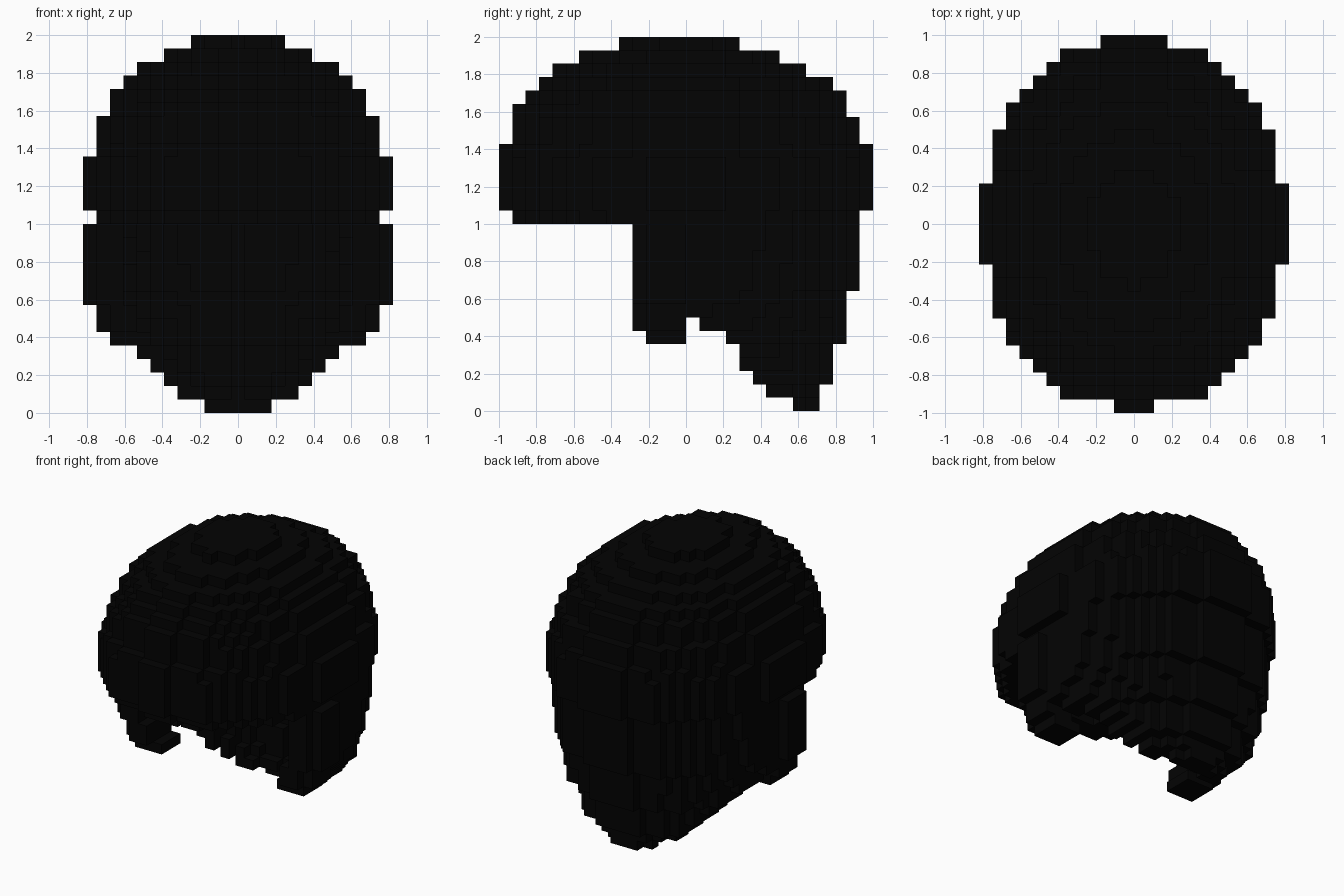
import bpy, bmesh
from mathutils import Vector

if "Cube" in bpy.data.objects:
    bpy.data.objects.remove(bpy.data.objects["Cube"], do_unlink=True)

LAYERS = 28
SIZE = 2 / LAYERS          # edge of one block
BRIM = 14                  # lowest layer of the fringe
SHELL = 2.3                # hair thickness in blocks
ROUND = 2.2                # 2 is an ellipse, more is squarer

# Half width of each layer from bottom to top, in blocks
crown_width = [10.9] + [11.25] * 4 + [10.4] * 3 + [9.4] * 2 + [8.4, 7.4, 5.4, 3.4]
lock_width = [9.2] * 6 + [10.2] * 2 + [11.2] * 6
nape_width = [6.3, 7, 7.8, 8.5, 9, 9.4, 9.8, 10.1, 10.4, 10.5, 10.6, 10.7, 10.9, 11]
front_width = lock_width + crown_width
back_width = nape_width + crown_width

# Reach of each layer backwards and forwards from the centre
back = ([10] * 2 + [11] * 3 + [12] * 4 + [13] * 6 + [14] * 5
        + [13] * 2 + [12] * 2 + [11, 9, 7, 4])
front = [14] * BRIM + [13] + [14] * 5 + [13] * 3 + [12, 11, 10, 8, 5]

# Hem of the back hair: first row and widest column in its lowest layers
hem = [(8, 2), (6, 4), (5, 5), (4, 6), (4, 7), (3, 8), (1, 9)]


def radii(j, k):
    if j < 0:
        return front_width[k], front[k] - 0.4
    return back_width[k], back[k] - 0.2


def in_oval(i, j, a, b):
    return a > 0 and b > 0 and abs(i / a) ** ROUND + abs((j + 0.5) / b) ** ROUND <= 1


def in_cavity(i, j, k):
    if k + 2 >= LAYERS:
        return False
    a, b = (min(pair) - SHELL for pair in zip(radii(j, k), radii(j, k + 2)))
    return in_oval(i, j, a, b)


def in_cut(i, j, k):
    """Face opening and the stepped lower hem."""
    if k >= BRIM:
        return False
    if j < 0:
        return k < 5 or j < (-3 if k == 5 else -4)
    return k < len(hem) and (j < hem[k][0] or abs(i) > hem[k][1])


hair = {(i, j, k)
        for i in range(-11, 12) for j in range(-14, 14) for k in range(LAYERS)
        if in_oval(i, j, *radii(j, k))
        and not in_cavity(i, j, k) and not in_cut(i, j, k)}

black = bpy.data.materials.new("hair black")
black.use_nodes = True
colour = (0.001, 0.001, 0.001, 1)
black.diffuse_color = colour
black.node_tree.nodes["Principled BSDF"].inputs["Base Color"].default_value = colour


def build(name, cells):
    """Join blocks into one mesh, keeping only their exposed sides."""
    bm = bmesh.new()
    corners = {}

    def corner(p):
        key = tuple(round(2 * c) for c in p)
        if key not in corners:
            corners[key] = bm.verts.new(p * SIZE)
        return corners[key]

    for cell in sorted(cells):
        centre = Vector(cell) + Vector((0, 0.5, 0.5))
        for axis in range(3):
            for sign in (-1, 1):
                n = Vector((0, 0, 0))
                n[axis] = sign
                if tuple(c + int(d) for c, d in zip(cell, n)) in hair:
                    continue
                u = Vector((0, 0, 0))
                u[(axis + 1) % 3] = 0.5
                v = n.cross(u)
                middle = centre + n / 2
                bm.faces.new([corner(middle + d)
                              for d in (-u - v, u - v, u + v, v - u)])
    mesh = bpy.data.meshes.new(name)
    bm.to_mesh(mesh)
    bm.free()
    mesh.materials.append(black)
    bpy.context.collection.objects.link(bpy.data.objects.new(name, mesh))


# Crown with fringe, long back hair, and a lock on each side of the face
build("crown_and_fringe", {c for c in hair if c[2] >= BRIM})
build("back_hair", {c for c in hair if c[2] < BRIM and c[1] >= 0})
for name, sign in (("left_lock", 1), ("right_lock", -1)):
    build(name, {c for c in hair
                 if c[2] < BRIM and c[1] < 0 and c[0] * sign > 0})
